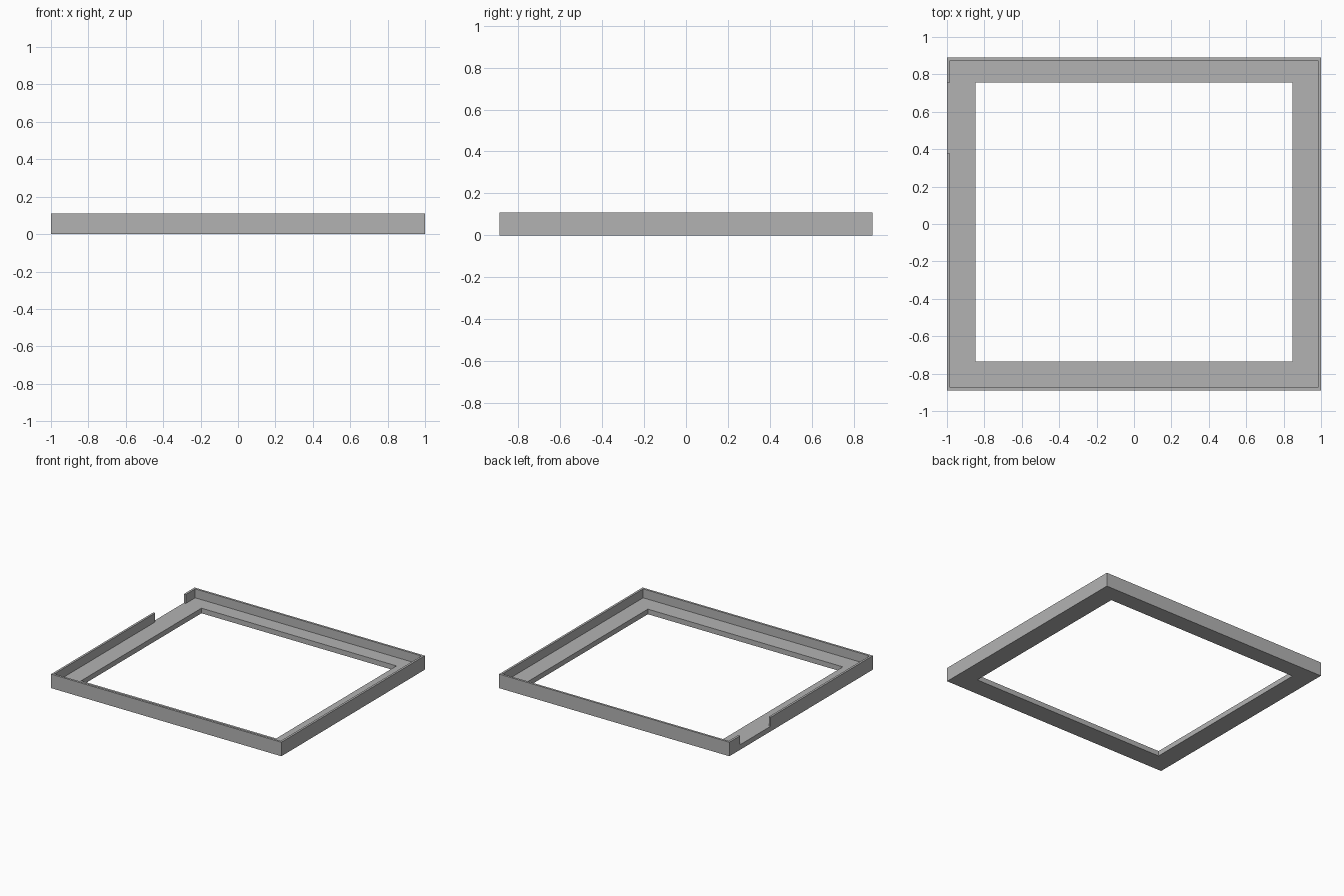
import bpy

default = bpy.data.objects.get("Cube")
if default:
    bpy.data.objects.remove(default, do_unlink=True)

# Single flat grey
grey = bpy.data.materials.new("mid_grey")
grey.use_nodes = True
colour = (0.45, 0.45, 0.45, 1)
grey.diffuse_color = colour
grey.node_tree.nodes["Principled BSDF"].inputs["Base Color"].default_value = colour


def box(name, low, high):
    """Box spanning two opposite corners."""
    bpy.ops.mesh.primitive_cube_add(size=1)
    obj = bpy.context.object
    obj.name = name
    for v in obj.data.vertices:
        v.co = [h if c > 0 else l for c, l, h in zip(v.co, low, high)]
    obj.data.materials.append(grey)
    return obj


half_x, half_y, height = 1.0, 0.89, 0.11
wall, floor, over = 0.017, 0.04, 0.3

# Solid block that becomes the tray frame
frame = box("tray_frame", (-half_x, -half_y, 0), (half_x, half_y, height))

# Recess inside the rim, central opening, and gap in the right-hand rim
cutters = [
    box("recess_cutter", (wall - half_x, wall - half_y, floor),
        (half_x - wall, half_y - wall, over)),
    box("opening_cutter", (-0.847, -0.736, -over), (0.847, 0.756, over)),
    box("rim_gap_cutter", (-half_x - over, 0.377, floor), (-0.9, 0.756, over)),
]

bpy.context.view_layer.objects.active = frame
for cutter in cutters:
    cutter.hide_render = True
    cut = frame.modifiers.new(cutter.name, "BOOLEAN")
    cut.operation = "DIFFERENCE"
    cut.solver = "EXACT"
    cut.object = cutter
    bpy.ops.object.modifier_apply(modifier=cut.name)
for cutter in cutters:
    bpy.data.objects.remove(cutter, do_unlink=True)
